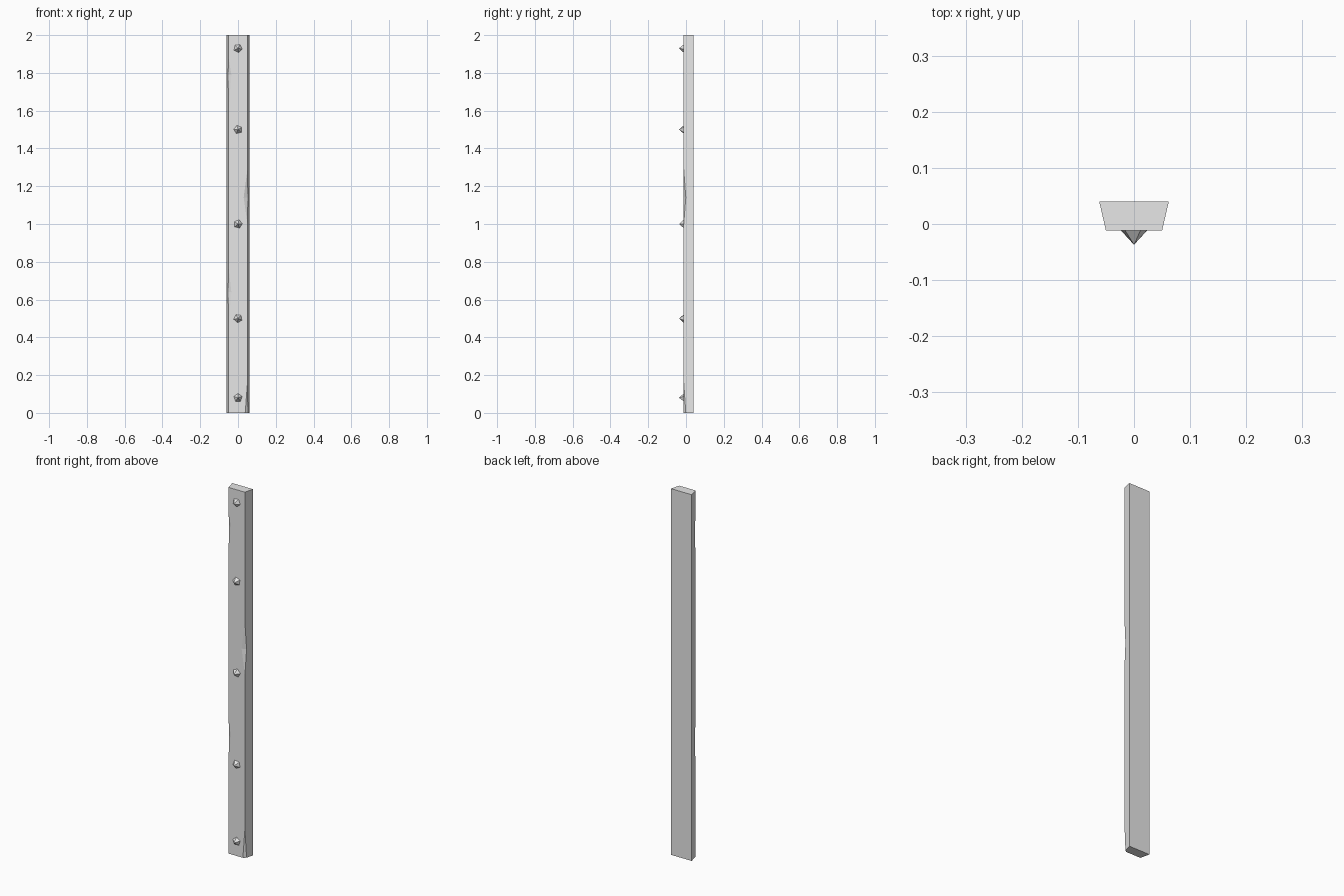
import bpy, bmesh, math
from mathutils import Matrix, Vector

cube = bpy.data.objects.get("Cube")
if cube:
    bpy.data.objects.remove(cube, do_unlink=True)

grey = bpy.data.materials.new("plain grey")
grey.use_nodes = True
grey.diffuse_color = (0.8, 0.8, 0.8, 1)
grey.node_tree.nodes["Principled BSDF"].inputs["Base Color"].default_value = (0.8, 0.8, 0.8, 1)

HEIGHT = 2.0
FRONT, BACK = -0.012, 0.04
FRONT_HALF, BACK_HALF = 0.05, 0.062


def add_object(name, bm):
    bmesh.ops.recalc_face_normals(bm, faces=bm.faces)
    mesh = bpy.data.meshes.new(name)
    bm.to_mesh(mesh)
    bm.free()
    mesh.materials.append(grey)
    obj = bpy.data.objects.new(name, mesh)
    bpy.context.collection.objects.link(obj)
    return obj


def half_width(y):
    return FRONT_HALF + (BACK_HALF - FRONT_HALF) * (y - FRONT) / (BACK - FRONT)


# Tapered beam with chipped front edges
bm = bmesh.new()


def chipped_edge(side, chips):
    """Return front-face and side-face outlines of one edge, bottom to top."""
    front, flank = [], []
    for low, deep, high, inset, back in chips:
        a = bm.verts.new((side * (FRONT_HALF - inset), FRONT, deep))
        y = FRONT + back
        b = bm.verts.new((side * half_width(y), y, deep))
        top = bm.verts.new((side * FRONT_HALF, FRONT, high))
        bm.faces.new((a, b, top))
        if low < deep:
            bottom = bm.verts.new((side * FRONT_HALF, FRONT, low))
            bm.faces.new((a, bottom, b))
            front.append(bottom)
            flank.append(bottom)
        front += [a, top]
        flank += [b, top]
    if chips[0][0] > 0:
        corner = bm.verts.new((side * FRONT_HALF, FRONT, 0))
        front.insert(0, corner)
        flank.insert(0, corner)
    corner = bm.verts.new((side * FRONT_HALF, FRONT, HEIGHT))
    return front + [corner], flank + [corner]


# Each chip: low end, deepest height, high end, inset on front, depth on side
left_front, left_flank = chipped_edge(1, [(0, 0, 0.16, 0.012, 0.011),
                                          (1.0, 1.14, 1.29, 0.02, 0.011)])
right_front, right_flank = chipped_edge(-1, [(0.47, 0.64, 0.77, 0.015, 0.011),
                                             (1.6, 1.79, 1.88, 0.015, 0.011)])
back = {(s, z): bm.verts.new((s * BACK_HALF, BACK, z)) for s in (-1, 1) for z in (0, HEIGHT)}
bm.faces.new(left_front + right_front[::-1])
for s, flank in ((1, left_flank), (-1, right_flank)):
    bm.faces.new(flank + [back[s, HEIGHT], back[s, 0]])
bm.faces.new((back[-1, 0], back[1, 0], back[1, HEIGHT], back[-1, HEIGHT]))
bm.faces.new((left_front[-1], back[1, HEIGHT], back[-1, HEIGHT], right_front[-1]))
bm.faces.new((right_front[0], left_front[0], left_flank[0], back[1, 0], back[-1, 0]))
add_object("beam", bm)

# Pointed studs down the front
for i, z in enumerate((0.08, 0.5, 1.0, 1.5, 1.93)):
    bm = bmesh.new()
    bmesh.ops.create_cone(bm, cap_ends=True, segments=5, radius1=0.023, radius2=0, depth=0.025)
    bmesh.ops.remove_doubles(bm, verts=bm.verts, dist=0.0001)
    turn = Matrix.Rotation(math.radians(90), 4, "X") @ Matrix.Rotation(0.5 * i, 4, "Z")
    bm.transform(Matrix.Translation(Vector((0, FRONT - 0.0125, z))) @ turn)
    add_object(f"stud_{i + 1}", bm)
